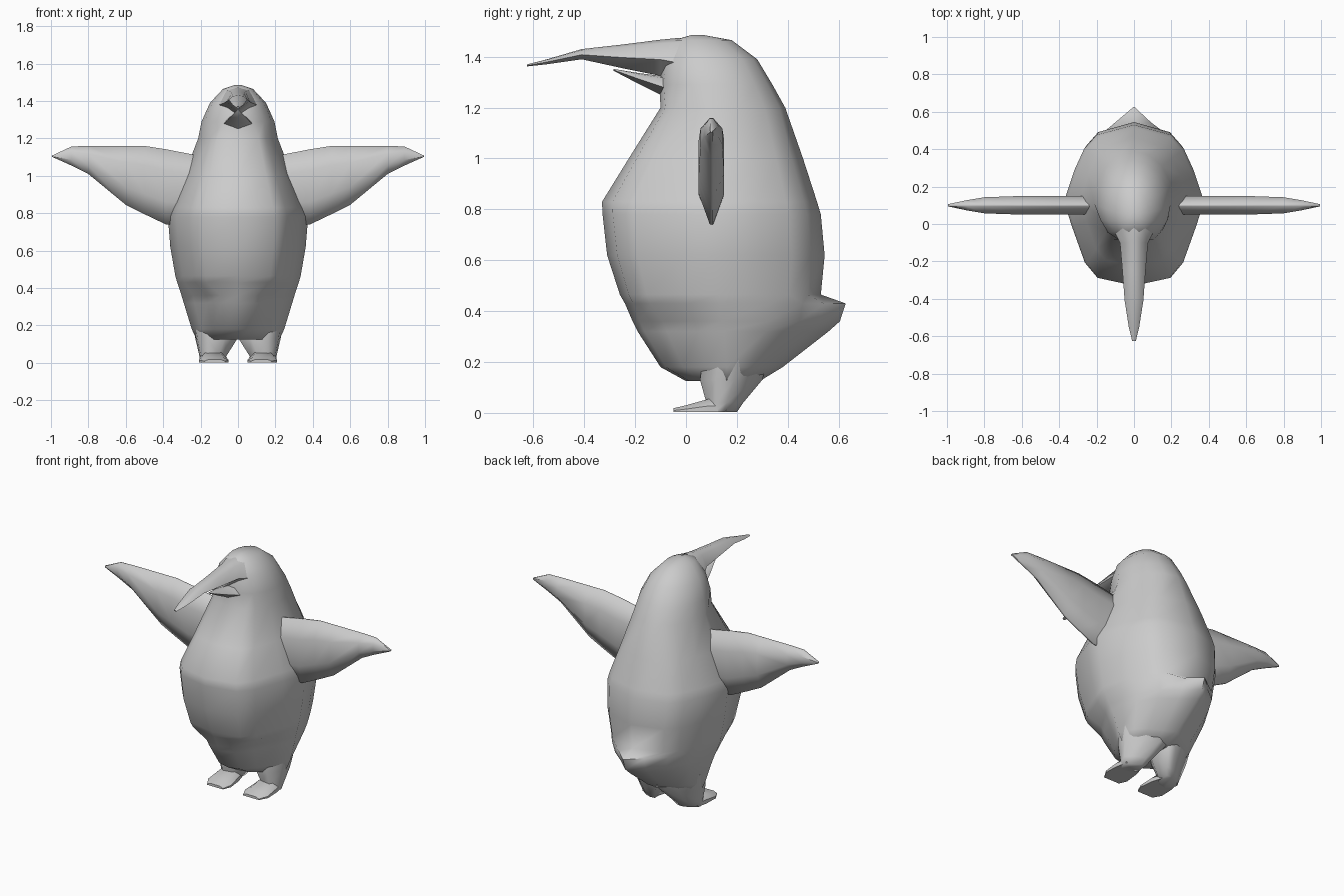
import bpy, bmesh, math

if "Cube" in bpy.data.objects:
    bpy.data.objects.remove(bpy.data.objects["Cube"])

grey = bpy.data.materials.new("plain grey")
grey.diffuse_color = (0.6, 0.6, 0.6, 1)
grey.use_nodes = True
grey.node_tree.nodes["Principled BSDF"].inputs["Base Color"].default_value = grey.diffuse_color


def loft(name, rings, angle=45):
    """Skin a list of equal-length closed rings and cap both ends."""
    bm = bmesh.new()
    loops = [[bm.verts.new(p) for p in r] for r in rings]
    n = len(rings[0])
    for a, b in zip(loops, loops[1:]):
        for i in range(n):
            j = (i + 1) % n
            bm.faces.new((a[i], a[j], b[j], b[i]))
    bm.faces.new(loops[0][::-1])
    bm.faces.new(loops[-1])
    bmesh.ops.remove_doubles(bm, verts=bm.verts, dist=0.0005)
    bmesh.ops.recalc_face_normals(bm, faces=bm.faces)
    me = bpy.data.meshes.new(name)
    bm.to_mesh(me)
    bm.free()
    ob = bpy.data.objects.new(name, me)
    bpy.context.collection.objects.link(ob)
    me.materials.append(grey)
    bpy.ops.object.select_all(action='DESELECT')
    ob.select_set(True)
    bpy.context.view_layer.objects.active = ob
    bpy.ops.object.shade_smooth_by_angle(angle=math.radians(angle))
    return ob


# quarter outlines from the centre line towards the side (x, reach)
ROUND = [(0, 1), (.38, .92), (.71, .71), (.92, .38)]
CHEST = [(0, 1), (.52, .91), (.70, .73), (.88, .31)]
BACK = [(0, 1), (.53, .87), (.71, .69), (.85, .41)]
TAIL = [(0, 1), (.28, .83), (.60, .66), (.84, .40)]
BELLY = [(0, 1), (.30, .92), (.56, .66), (.80, .30)]


def body_ring(z, front, back, w, mid, fs, bs):
    """Section with its own front and back outline, mirrored in x."""
    half = [(w * x, mid - (mid - front) * r) for x, r in fs] + [(w, mid)] + \
           [(w * x, mid + (back - mid) * r) for x, r in reversed(bs)]
    return [(x, y, z) for x, y in half] + [(-x, y, z) for x, y in half[-2:0:-1]]


# body, head and pointed tail: z, front y, back y, half width, widest y, outlines
body = [
    (0.125, 0.00, 0.29, 0.222, 0.16, BELLY, TAIL),
    (0.18, -0.10, 0.38, 0.247, 0.16, BELLY, TAIL),
    (0.32, -0.19, 0.56, 0.290, 0.15, BELLY, TAIL),
    (0.36, -0.21, 0.605, 0.302, 0.14, BELLY, TAIL),
    (0.43, -0.24, 0.628, 0.325, 0.13, CHEST, TAIL),
    (0.465, -0.26, 0.53, 0.335, 0.13, CHEST, BACK),
    (0.62, -0.31, 0.545, 0.362, 0.13, CHEST, BACK),
    (0.78, -0.328, 0.53, 0.375, 0.12, CHEST, BACK),
    (0.83, -0.33, 0.515, 0.36, 0.12, CHEST, BACK),
    (1.00, -0.225, 0.46, 0.29, 0.12, CHEST, BACK),
    (1.20, -0.10, 0.39, 0.213, 0.11, CHEST, ROUND),
    (1.29, -0.105, 0.34, 0.195, 0.10, ROUND, ROUND),
    (1.39, -0.09, 0.28, 0.15, 0.08, ROUND, ROUND),
    (1.465, -0.05, 0.18, 0.08, 0.06, ROUND, ROUND),
    (1.485, 0.02, 0.07, 0.02, 0.045, ROUND, ROUND),
]
loft("body", [body_ring(*r) for r in body], 70)


def beak_ring(y, z0, z1, w):
    """Six-sided section facing forwards."""
    m = z0 + 0.45 * (z1 - z0)
    return [(-w, y, m), (-w * 0.55, y, z1 - 0.1 * (z1 - z0)), (0, y, z1),
            (w * 0.55, y, z1 - 0.1 * (z1 - z0)), (w, y, m), (0, y, z0)]


# long drooping upper beak flaring into the face
loft("upper_beak", [beak_ring(*r) for r in (
    (0.04, 1.28, 1.475, 0.125), (-0.04, 1.30, 1.473, 0.105), (-0.10, 1.325, 1.467, 0.075),
    (-0.25, 1.355, 1.448, 0.062), (-0.41, 1.39, 1.43, 0.05),
    (-0.55, 1.37, 1.389, 0.028), (-0.625, 1.362, 1.37, 0.01))], 70)
# short lower beak
loft("lower_beak", [beak_ring(*r) for r in (
    (0.0, 1.19, 1.33, 0.13), (-0.10, 1.25, 1.325, 0.07),
    (-0.18, 1.29, 1.335, 0.045), (-0.285, 1.345, 1.352, 0.008))], 70)


def wing_ring(x, z0, z1, t, s):
    """Flat lens section with thin upper and lower edges."""
    h = z1 - z0
    half = [(0.006, z1), (t, z1 - 0.28 * h), (t, z0 + 0.3 * h), (0.006, z0)]
    return [(s * x, 0.1 + y, z) for y, z in half] + \
           [(s * x, 0.1 - y, z) for y, z in reversed(half)]


def leg_ring(z, x0, x1, y0, y1, s):
    """Eight-sided section, slanting inwards at the back."""
    cx, cy, rx, ry = (x0 + x1) / 2, (y0 + y1) / 2, (x1 - x0) / 2, (y1 - y0) / 2
    shape = [(1, .1), (.2, .75), (-.5, 1), (-1, .95), (-1, -.3), (-.4, -.9), (.4, -1), (.9, -.5)]
    return [(s * (cx + a * rx), cy + b * ry, z) for a, b in shape]


def foot_ring(y, x0, x1, z1, s):
    """Flat-bottomed section with a narrower top."""
    d = (x1 - x0) * 0.2
    return [(s * x0, y, 0.003), (s * x1, y, 0.003), (s * x1, y, z1 * 0.5),
            (s * (x1 - d), y, z1), (s * (x0 + d), y, z1), (s * x0, y, z1 * 0.5)]


for side, s in (("left", 1), ("right", -1)):
    # outstretched flipper
    loft(side + "_wing", [wing_ring(*r, s) for r in (
        (0.22, 0.74, 1.11, 0.05), (0.385, 0.74, 1.142, 0.05), (0.50, 0.795, 1.16, 0.05),
        (0.60, 0.845, 1.16, 0.05), (0.80, 1.01, 1.16, 0.043),
        (0.89, 1.055, 1.157, 0.028), (0.995, 1.102, 1.108, 0.003))], 70)
    # short tapering leg sinking into the body
    loft(side + "_leg", [leg_ring(*r, s) for r in (
        (0.003, 0.08, 0.20, 0.08, 0.20), (0.04, 0.06, 0.207, 0.08, 0.225),
        (0.13, 0.003, 0.228, 0.055, 0.30), (0.24, 0.02, 0.245, 0.07, 0.33))], 70)
    # flat foot
    loft(side + "_foot", [foot_ring(*r, s) for r in (
        (-0.05, 0.07, 0.18, 0.018), (0.0, 0.05, 0.208, 0.03),
        (0.09, 0.06, 0.205, 0.055), (0.16, 0.08, 0.19, 0.05))], 40)
